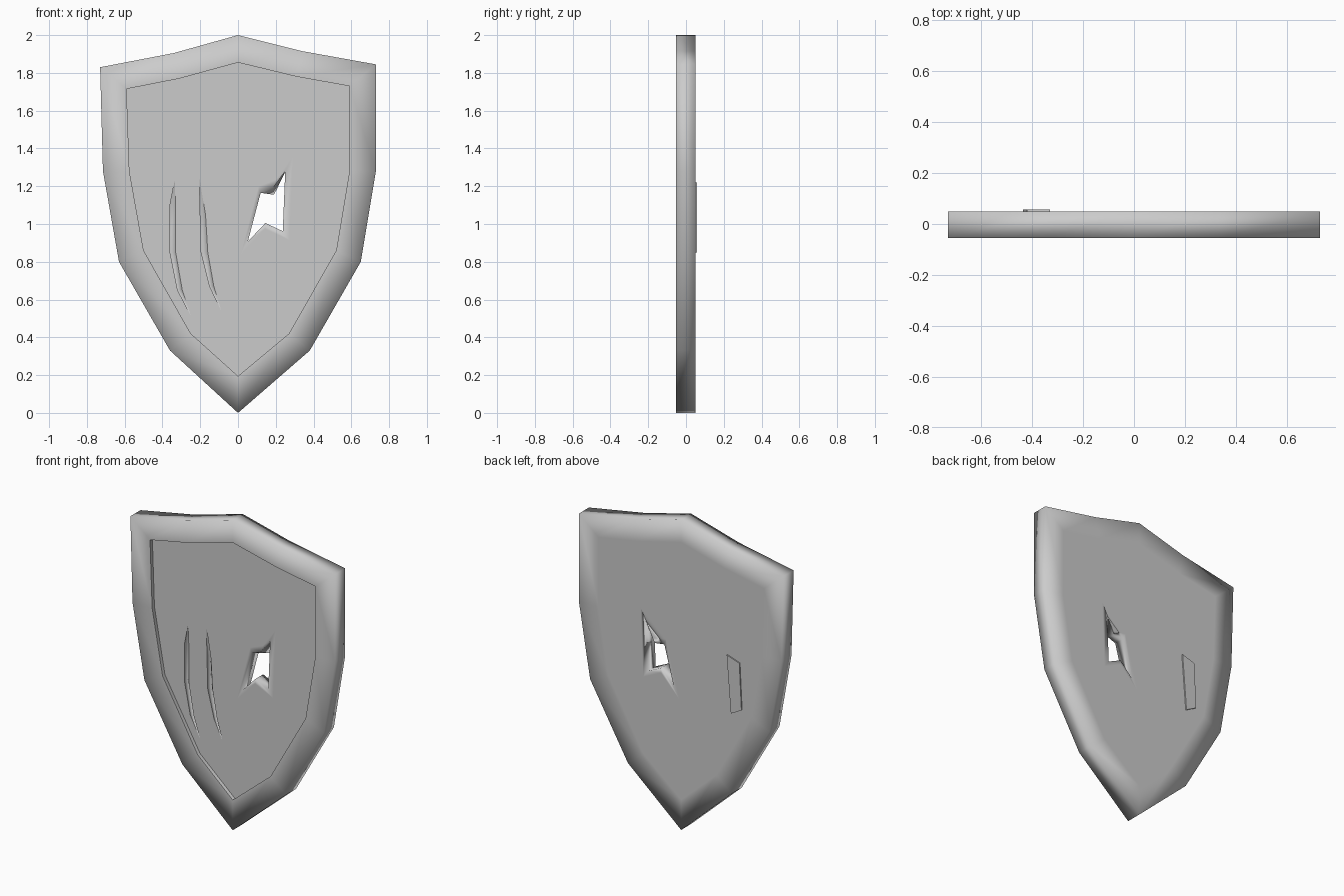
import bpy, bmesh

if "Cube" in bpy.data.objects:
    bpy.data.objects.remove(bpy.data.objects["Cube"])

FRONT, PANEL, BACK = -0.054, -0.030, 0.049

# Profiles (x, z)
outer = [(0, 2), (.34, 1.915), (.73, 1.845), (.73, 1.28), (.65, .80), (.38, .33),
         (0, 0), (-.36, .33), (-.63, .80), (-.715, 1.28), (-.73, 1.83), (-.34, 1.905)]
inner = [(0, 1.855), (.31, 1.78), (.59, 1.73), (.59, 1.28), (.52, .86), (.27, .42),
         (0, .195), (-.25, .42), (-.50, .86), (-.575, 1.28), (-.59, 1.715), (-.31, 1.77)]
hole = [(.25, 1.28), (.237, .962), (.145, 1.005), (.052, .907), (.12, 1.165), (.185, 1.19)]
hole_back = hole[:5] + [(.19, 1.155)]

# Slashes: top tip, (left, right, z) stations, bottom tip
slashes = [((-.335, 1.23), [(-.36, -.33, 1.10), (-.36, -.33, .85), (-.32, -.295, .65)], (-.25, .515)),
           ((-.205, 1.25), [(-.20, -.172, 1.05), (-.195, -.16, .85), (-.15, -.128, .67)], (-.09, .545))]

bm = bmesh.new()


def ring(points, y):
    return [bm.verts.new((x, y, z)) for x, z in points]


def loop_edges(vs):
    out = []
    for a, b in zip(vs, vs[1:] + vs[:1]):
        out.append(bm.edges.get((a, b)) or bm.edges.new((a, b)))
    return out


def bridge(a, b):
    n = len(a)
    for i in range(n):
        j = (i + 1) % n
        bm.faces.new((a[i], a[j], b[j], b[i]))


def sharpen(vs):
    for e in loop_edges(vs):
        e.smooth = False


def around(points, f=1.4, cx=.15, cz=1.08):
    return [(cx + (x - cx) * f, cz + (z - cz) * f) for x, z in points]


# Rim: front band, outer side, back band and the step down to the panel
of, ob = ring(outer, FRONT), ring(outer, BACK)
rf, pf, rb = ring(inner, FRONT), ring(inner, PANEL), ring(inner, BACK)
for a, b in ((pf, rf), (rf, of), (of, ob), (ob, rb)):
    bridge(a, b)
sharpen(rf)
sharpen(pf)

# Jagged hole through the panel, with a supporting ring on each side
hf, hb = ring(hole, PANEL), ring(hole_back, BACK)
sf, sb = ring(around(hole), PANEL), ring(around(hole_back), BACK)
for a, b in ((sf, hf), (hf, hb), (hb, sb)):
    bridge(a, b)

# Slash grooves, undercut to the left
front_edges = loop_edges(pf) + loop_edges(sf)
for top, stations, bottom in slashes:
    t, b = ring([top, bottom], PANEL)
    left = ring([(l, z) for l, r, z in stations], PANEL)
    right = ring([(r, z) for l, r, z in stations], PANEL)
    deep = ring([((l + r) / 2 - .03, z) for l, r, z in stations], .025)
    for side in (left, right):
        bm.faces.new((t, side[0], deep[0]))
        bm.faces.new((b, side[-1], deep[-1]))
        for i in range(len(side) - 1):
            bm.faces.new((side[i], side[i + 1], deep[i + 1], deep[i]))
    outline = [t] + left + [b] + right[::-1]
    sharpen(outline)
    front_edges += loop_edges(outline)

# Front and back panel faces
bmesh.ops.triangle_fill(bm, edges=front_edges, use_beauty=True, normal=(0, -1, 0))
bmesh.ops.triangle_fill(bm, edges=loop_edges(rb) + loop_edges(sb), use_beauty=True, normal=(0, 1, 0))
bmesh.ops.recalc_face_normals(bm, faces=bm.faces[:])
for f in bm.faces:
    f.smooth = True

mesh = bpy.data.meshes.new("shield_body")
bm.to_mesh(mesh)
bm.free()
body = bpy.data.objects.new("shield_body", mesh)
bpy.context.collection.objects.link(body)

# Bulge on the back where the left slash pushes through
bm = bmesh.new()
bulge = [(-.33, 1.22), (-.42, 1.19), (-.435, .89), (-.36, .85)]
a, b = ring(bulge, BACK - .01), ring(bulge, .057)
bridge(a, b)
bm.faces.new(a)
bm.faces.new(b)
bmesh.ops.recalc_face_normals(bm, faces=bm.faces[:])
mesh = bpy.data.meshes.new("back_bulge")
bm.to_mesh(mesh)
bm.free()
bpy.context.collection.objects.link(bpy.data.objects.new("back_bulge", mesh))
